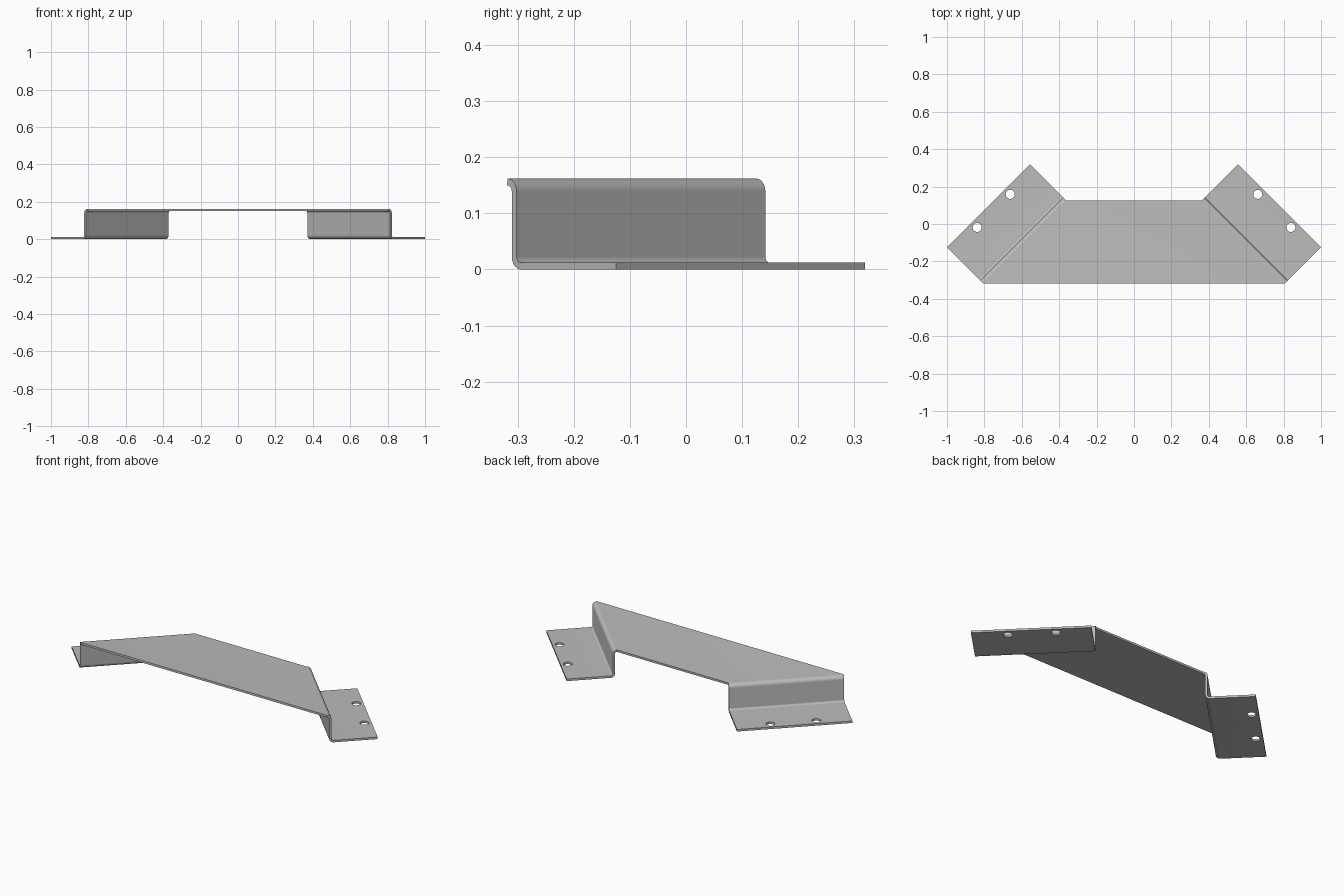
import bpy, bmesh, math

if "Cube" in bpy.data.objects:
    bpy.data.objects.remove(bpy.data.objects["Cube"])

THICK, HEIGHT = 0.012, 0.162
R_IN, R_OUT = 0.011, 0.023          # bend radii
WALL, FOOT_END = 0.368, 0.619       # distances across the bend line
REAR, FRONT = 0.168, 0.795          # extents along the bend line
STEPS = 8


def place(side, across, along, z):
    """Bend-aligned coordinates turned by 45 degrees, mirrored for each side."""
    k = math.sqrt(0.5)
    return (side * (across + along) * k, (across - along) * k, z)


def arc(cx, cz, r, start, end):
    angles = [math.radians(start + (end - start) * i / STEPS) for i in range(STEPS + 1)]
    return [(cx + r * math.cos(a), cz + r * math.sin(a)) for a in angles]


# Upper surface of one folded wing: top bend, wall, lower bend, foot
profile = arc(WALL - R_OUT, HEIGHT - R_OUT, R_OUT, 90, 0)
profile += arc(WALL + R_IN, THICK + R_IN, R_IN, 180, 270)
profile.append((FOOT_END, THICK))
stations = [(-1, p) for p in reversed(profile)] + [(1, p) for p in profile]

# One folded sheet running from foot to foot
bm = bmesh.new()
pairs = [[bm.verts.new(place(s, n, t, z)) for t in (REAR, FRONT)] for s, (n, z) in stations]
for (r0, f0), (r1, f1) in zip(pairs, pairs[1:]):
    bm.faces.new((r0, f0, f1, r1))
mesh = bpy.data.meshes.new("folded_bracket")
bm.to_mesh(mesh)
bm.free()
bracket = bpy.data.objects.new("folded_bracket", mesh)
bpy.context.collection.objects.link(bracket)

# Plain grey metal
metal = bpy.data.materials.new("grey_metal")
metal.use_nodes = True
grey = (0.5, 0.5, 0.5, 1)
metal.diffuse_color = grey
metal.node_tree.nodes["Principled BSDF"].inputs["Base Color"].default_value = grey
mesh.materials.append(metal)

# Cutters for the two bolt holes in each foot
bm = bmesh.new()
for side in (-1, 1):
    for along in (0.356, 0.606):
        made = bmesh.ops.create_cone(bm, cap_ends=True, segments=32,
                                     radius1=0.024, radius2=0.024, depth=0.08)
        bmesh.ops.translate(bm, verts=made["verts"], vec=place(side, 0.58, along, 0))
cut_mesh = bpy.data.meshes.new("hole_cutter")
bm.to_mesh(cut_mesh)
bm.free()
cut_mesh.materials.append(metal)
cutter = bpy.data.objects.new("hole_cutter", cut_mesh)
bpy.context.collection.objects.link(cutter)
cutter.hide_render = True

# Sheet thickness, then holes
solid = bracket.modifiers.new("thickness", "SOLIDIFY")
solid.thickness = THICK
solid.offset = -1
solid.use_even_offset = True
holes = bracket.modifiers.new("holes", "BOOLEAN")
holes.operation = "DIFFERENCE"
holes.solver = "EXACT"
holes.object = cutter

bpy.ops.object.select_all(action="DESELECT")
bracket.select_set(True)
bpy.context.view_layer.objects.active = bracket
for name in ("thickness", "holes"):
    bpy.ops.object.modifier_apply(modifier=name)
bpy.data.objects.remove(cutter)
bpy.ops.object.shade_smooth_by_angle(angle=math.radians(30))
